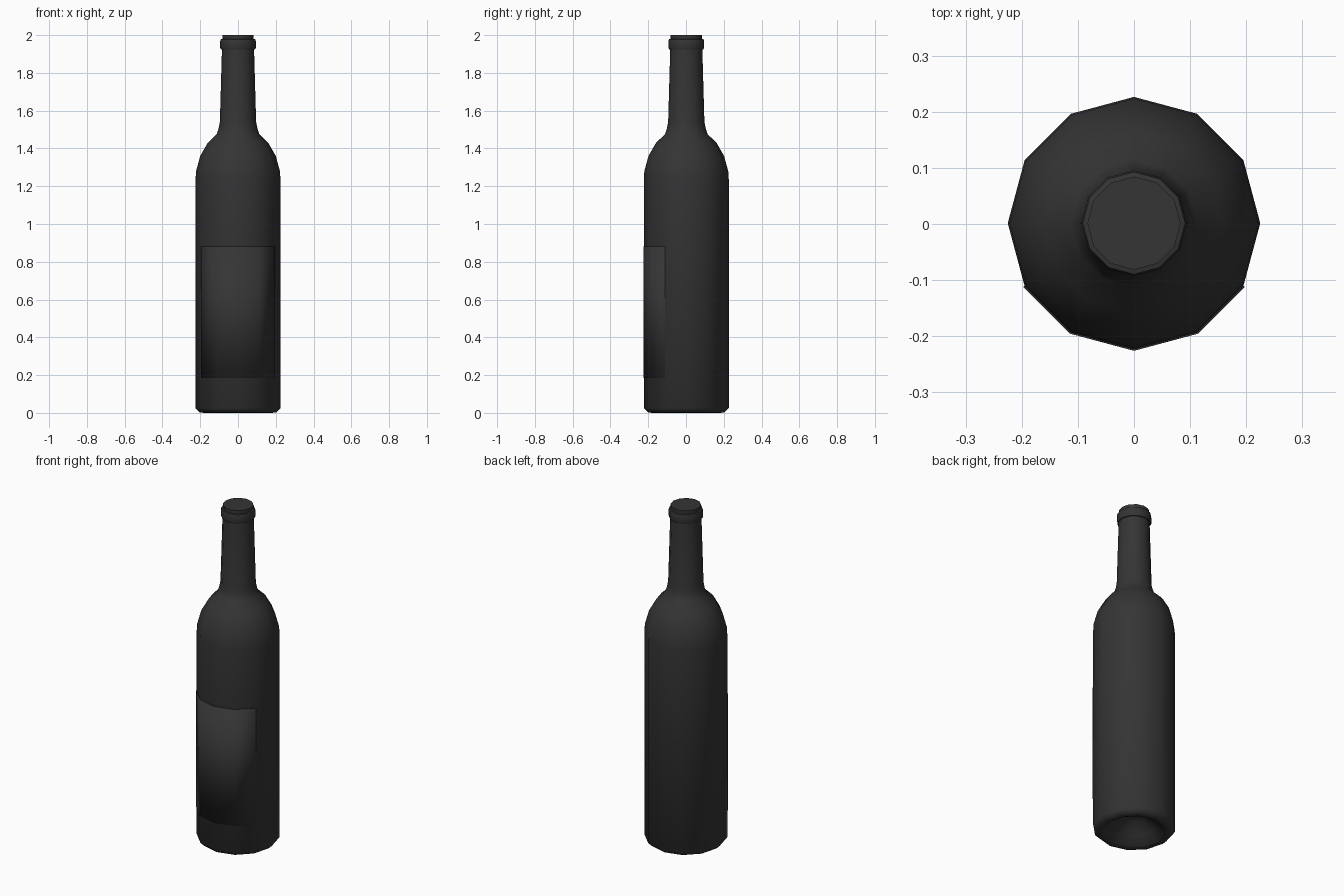
import bpy, bmesh, math

if "Cube" in bpy.data.objects:
    bpy.data.objects.remove(bpy.data.objects["Cube"])

SIDES = 12
CENTRE_Y = 0.0015

glass_mat = bpy.data.materials.new("dark_glass")
glass_mat.diffuse_color = (0.035, 0.035, 0.035, 1)
glass_mat.use_nodes = True
glass_mat.node_tree.nodes["Principled BSDF"].inputs["Base Color"].default_value = glass_mat.diffuse_color


def lathe(name, profile, first=0, steps=SIDES):
    """Turn (radius, z) points around z in 30 degree steps."""
    bm = bmesh.new()
    closed = steps == SIDES
    rings = []
    for r, z in profile:
        if r == 0:
            rings.append([bm.verts.new((0, CENTRE_Y, z))])
            continue
        ring = []
        for i in range(steps if closed else steps + 1):
            a = 2 * math.pi * (first + i) / SIDES
            ring.append(bm.verts.new((r * math.cos(a), CENTRE_Y + r * math.sin(a), z)))
        rings.append(ring)
    for lo, hi in zip(rings, rings[1:]):
        for i in range(steps):
            j = (i + 1) % steps if closed else i + 1
            if len(lo) == 1:
                bm.faces.new((lo[0], hi[j], hi[i]))
            elif len(hi) == 1:
                bm.faces.new((lo[i], lo[j], hi[0]))
            else:
                bm.faces.new((lo[i], lo[j], hi[j], hi[i]))
    mesh = bpy.data.meshes.new(name)
    bm.to_mesh(mesh)
    bm.free()
    ob = bpy.data.objects.new(name, mesh)
    bpy.context.collection.objects.link(ob)
    mesh.materials.append(glass_mat)
    bpy.ops.object.select_all(action="DESELECT")
    ob.select_set(True)
    bpy.context.view_layer.objects.active = ob
    bpy.ops.object.shade_smooth_by_angle(angle=math.radians(50))
    return ob


# Bottle: hollow punt, body, shoulder, neck
lathe("bottle", [
    (0, 0.11), (0.06, 0.095), (0.12, 0.045), (0.165, 0.005), (0.18, 0.0),
    (0.203, 0.003), (0.225, 0.025), (0.225, 1.235), (0.222, 1.28),
    (0.2, 1.36), (0.16, 1.43), (0.113, 1.475), (0.103, 1.505), (0.096, 1.54),
    (0.085, 1.925),
])

# Lip ring and stopper top
lathe("lip", [
    (0.085, 1.925), (0.091, 1.925), (0.094, 1.933), (0.094, 1.97),
    (0.091, 1.978), (0.083, 1.98), (0.083, 2.0), (0, 2.0),
])

# Label wrapped around the front four faces
label = lathe("label", [(0.2275, 0.185), (0.2275, 0.88)], first=7, steps=4)
thick = label.modifiers.new("thickness", "SOLIDIFY")
thick.thickness = 0.0025
thick.offset = -1
